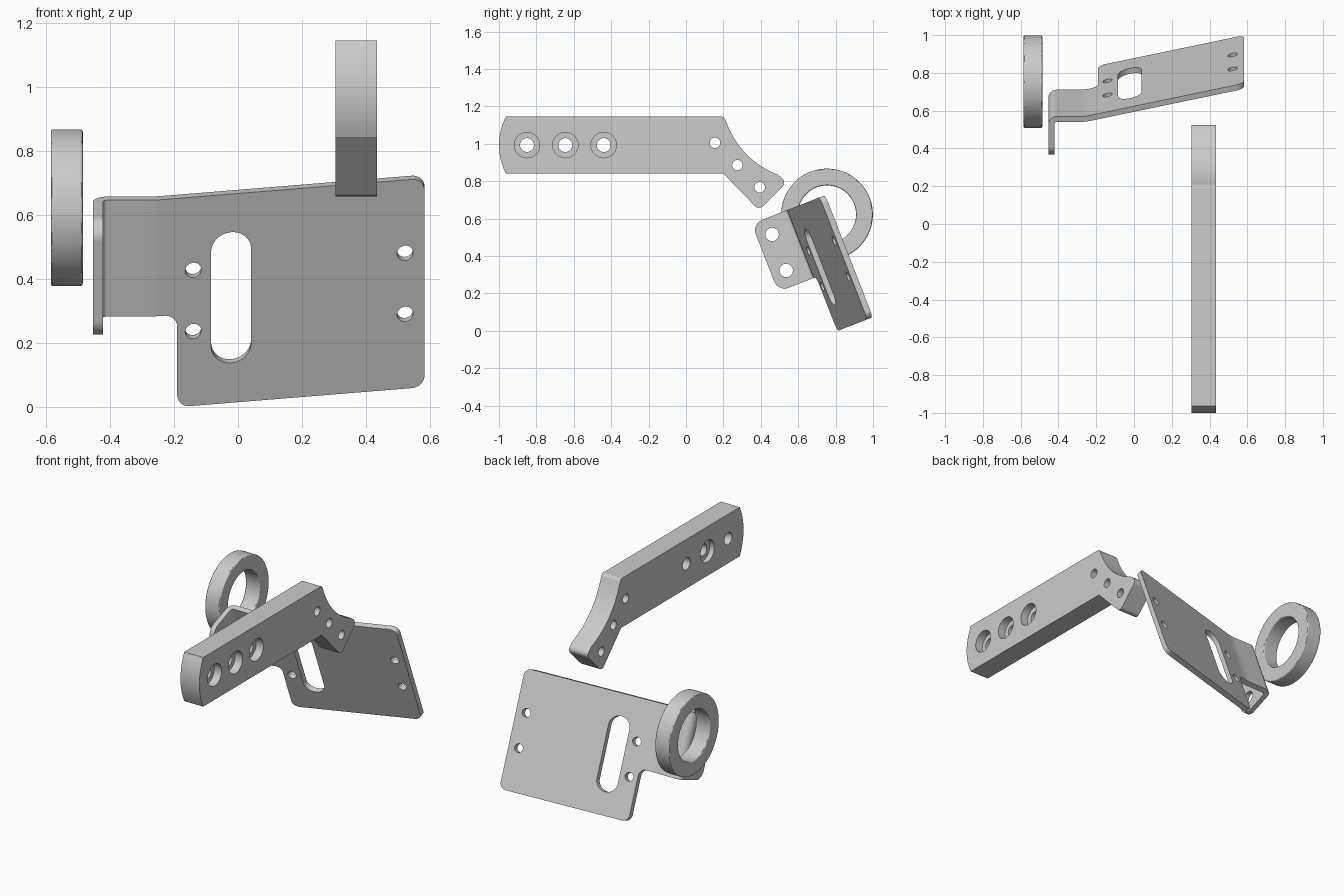
import bpy, bmesh, math
from mathutils import Vector, Matrix

if "Cube" in bpy.data.objects:
    bpy.data.objects.remove(bpy.data.objects["Cube"])

# axis maps: (a, b, height) -> xyz
ALONG_X = lambda a, b, h: (h, a, b)
ALONG_Y = lambda a, b, h: (a, h, b)
ALONG_Z = lambda a, b, h: (a, b, h)


def rounded(pts, n=10):
    """Outline from (a, b, radius) corners."""
    out = []
    for i, (a, b, r) in enumerate(pts):
        p = Vector((a, b))
        if r == 0:
            out.append(p)
            continue
        d1 = (Vector(pts[i - 1][:2]) - p).normalized()
        d2 = (Vector(pts[(i + 1) % len(pts)][:2]) - p).normalized()
        half = d1.angle(d2) / 2
        c = p + (d1 + d2).normalized() * (r / math.sin(half))
        s, e = p + d1 * (r / math.tan(half)) - c, p + d2 * (r / math.tan(half)) - c
        turn = math.atan2(s.x * e.y - s.y * e.x, s.dot(e))
        out += [c + Matrix.Rotation(turn * k / n, 2) @ s for k in range(n + 1)]
    return out


def circle(a, b, r, n=40):
    return [(a + r * math.cos(2 * math.pi * k / n), b + r * math.sin(2 * math.pi * k / n)) for k in range(n)]


def bulge(p, q, sag, n=16):
    """Shallow arc from p to q, displaced to the left of travel by sag."""
    p, q = Vector(p), Vector(q)
    side = Vector((p.y - q.y, q.x - p.x)).normalized()
    return [(*(p.lerp(q, k / n) + side * sag * 4 * (k / n) * (1 - k / n)), 0) for k in range(n + 1)]


def prism(name, pts, axis, lo, hi):
    bm = bmesh.new()
    bottom = [bm.verts.new(axis(p[0], p[1], lo)) for p in pts]
    top = [bm.verts.new(axis(p[0], p[1], hi)) for p in pts]
    bm.faces.new(bottom)
    bm.faces.new(top)
    for i in range(len(pts)):
        bm.faces.new((bottom[i - 1], bottom[i], top[i], top[i - 1]))
    bmesh.ops.recalc_face_normals(bm, faces=bm.faces)
    me = bpy.data.meshes.new(name)
    bm.to_mesh(me)
    bm.free()
    ob = bpy.data.objects.new(name, me)
    bpy.context.collection.objects.link(ob)
    return ob


def select(ob):
    bpy.ops.object.select_all(action='DESELECT')
    ob.select_set(True)
    bpy.context.view_layer.objects.active = ob


def combine(ob, cutter, op='DIFFERENCE'):
    m = ob.modifiers.new("cut", 'BOOLEAN')
    m.operation, m.object, m.solver = op, cutter, 'EXACT'
    select(ob)
    bpy.ops.object.modifier_apply(modifier=m.name)
    bpy.data.objects.remove(cutter, do_unlink=True)


def finish(ob):
    select(ob)
    bpy.ops.object.shade_smooth_by_angle(angle=math.radians(30))
    ob.modifiers.new("normals", 'WEIGHTED_NORMAL').keep_sharp = True


# Arm: long bar with a hooked end
X0, X1 = 0.305, 0.435
outline = (bulge((-0.963, 0.84), (-0.963, 1.145), 0.037)
           + [(0.2, 1.145, 0.02)]
           + bulge((0.212, 1.125), (0.49, 0.835), -0.045)
           + [(0.54, 0.795, 0.03), (0.39, 0.645, 0.03), (0.2, 0.84, 0)])
arm = prism("arm", rounded(outline), ALONG_X, X0, X1)
for y in (-0.85, -0.645, -0.44):
    combine(arm, prism("cut", circle(y, 0.993, 0.037), ALONG_X, 0, 1))
    combine(arm, prism("cut", circle(y, 0.993, 0.068), ALONG_X, X1 - 0.05, 1))
combine(arm, prism("cut", circle(-0.645, 0.993, 0.068), ALONG_X, 0, X0 + 0.03))
for y, z in ((0.155, 1.005), (0.275, 0.886), (0.394, 0.767)):
    combine(arm, prism("cut", circle(y, z, 0.028), ALONG_X, 0, 1))
finish(arm)

# Ring
ring = prism("ring", circle(0.754, 0.622, 0.245, 96), ALONG_X, -0.585, -0.485)
combine(ring, prism("cut", circle(0.754, 0.622, 0.155, 96), ALONG_X, -1, 0))
bev = ring.modifiers.new("bevel", 'BEVEL')
bev.width, bev.segments, bev.limit_method = 0.008, 3, 'ANGLE'
select(ring)
bpy.ops.object.modifier_apply(modifier=bev.name)
finish(ring)

# Bent sheet bracket: folded section trimmed by its plate and flange outlines
section = [(-0.453, 0.4, 0), (-0.453, 0.769, 0.045), (-0.262, 0.769, 0.3), (0.7, 0.9835, 0),
           (0.7, 0.9516, 0), (-0.258, 0.738, 0.27), (-0.422, 0.738, 0.014), (-0.422, 0.4, 0)]
bracket = prism("bracket", rounded(section), ALONG_Z, -0.5, 0.6)
plate = [(-0.6, 0.405, 0), (0.583, 0.405, 0.04), (0.583, -0.295, 0.04),
         (-0.19, -0.295, 0.04), (-0.19, 0.015, 0.04), (-0.6, 0.015, 0)]
combine(bracket, prism("trim", rounded(plate), ALONG_Y, 0.2, 1.3), 'INTERSECT')
flange = [(0.535, 0.015, 0.06), (0.535, 0.405, 0.06), (0.7, 0.405, 0), (0.7, 0.7, 0),
          (1.2, 0.7, 0), (1.2, -0.6, 0), (0.7, -0.6, 0), (0.7, 0.015, 0)]
combine(bracket, prism("trim", rounded(flange), ALONG_X, -0.8, 0.9), 'INTERSECT')

# Bracket slot and holes
slot = [(-0.084, 0.277, 0.062), (0.041, 0.277, 0.062), (0.041, -0.161, 0.062), (-0.084, -0.161, 0.062)]
combine(bracket, prism("cut", rounded(slot, 16), ALONG_Y, 0.5, 1.2))
for x in (-0.14, 0.522):
    for v in (0.16, -0.045):
        combine(bracket, prism("cut", circle(x, v, 0.025), ALONG_Y, 0.5, 1.2))
for v in (0.313, 0.106):
    combine(bracket, prism("cut", circle(0.616, v, 0.036), ALONG_X, -0.6, -0.35))
bracket.data.transform(Matrix.Rotation(math.radians(21.3), 4, 'X'))
finish(bracket)
